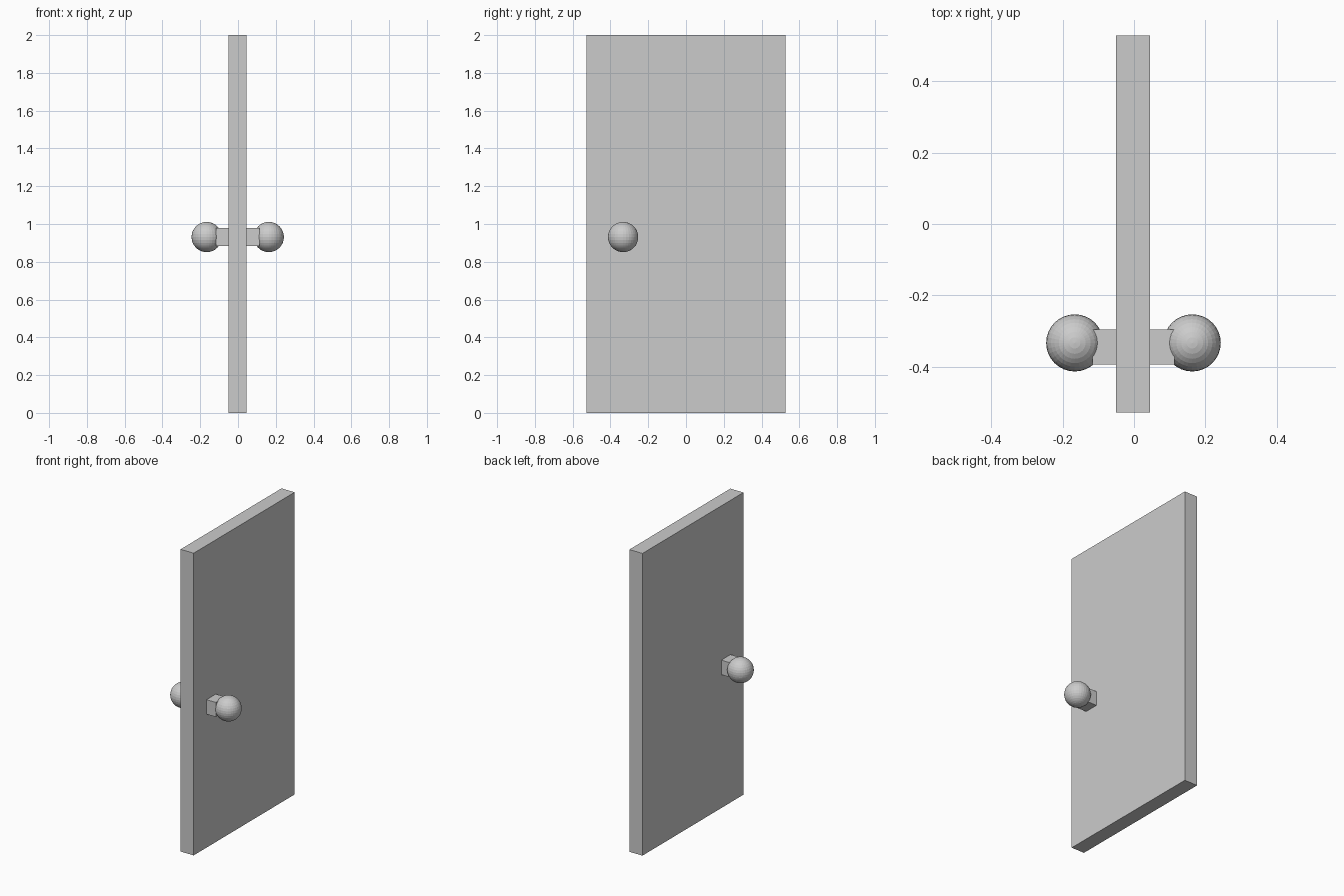
import bpy

if "Cube" in bpy.data.objects:
    bpy.data.objects.remove(bpy.data.objects["Cube"])

KNOB_Y, KNOB_Z = -0.333, 0.931


def box(name, lo, hi):
    """Axis-aligned box between two corners."""
    centre = [(a + b) / 2 for a, b in zip(lo, hi)]
    bpy.ops.mesh.primitive_cube_add(size=1, location=centre)
    ob = bpy.context.object
    ob.name = name
    ob.scale = [b - a for a, b in zip(lo, hi)]
    bpy.ops.object.transform_apply(location=False, rotation=False, scale=True)
    return ob


# Door slab
box("door_panel", (-0.051, -0.528, 0), (0.045, 0.528, 2))

# Square spindle passing through the slab
box("knob_spindle", (-0.116, -0.393, 0.883), (0.113, -0.296, 0.979))

# Round knob on each side
for name, x in (("knob_left", -0.166), ("knob_right", 0.163)):
    bpy.ops.mesh.primitive_uv_sphere_add(segments=32, ring_count=16, radius=0.08,
                                         location=(x, KNOB_Y, KNOB_Z))
    bpy.context.object.name = name
